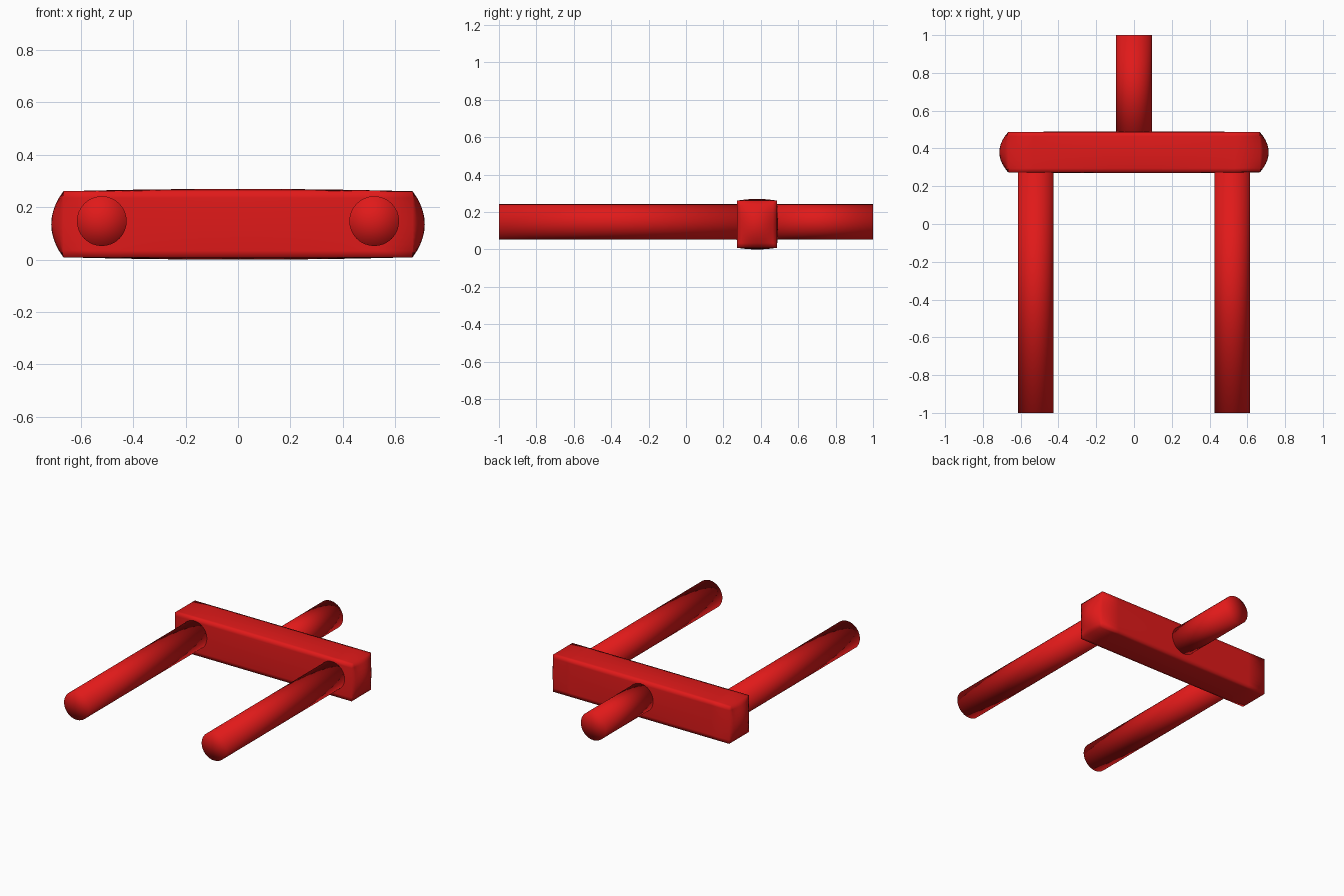
import bpy, bmesh, math
from mathutils import Vector, Matrix

if "Cube" in bpy.data.objects:
    bpy.data.objects.remove(bpy.data.objects["Cube"])

red = bpy.data.materials.new("red")
red.diffuse_color = (0.75, 0.01, 0.01, 1)
red.use_nodes = True
red.node_tree.nodes["Principled BSDF"].inputs["Base Color"].default_value = red.diffuse_color


def finish(name, bm):
    bmesh.ops.recalc_face_normals(bm, faces=bm.faces[:])
    for f in bm.faces:
        f.smooth = True
    me = bpy.data.meshes.new(name)
    bm.to_mesh(me)
    bm.free()
    me.materials.append(red)
    ob = bpy.data.objects.new(name, me)
    bpy.context.collection.objects.link(ob)
    return ob


def rod(name, x, y0, y1, r=0.095, z=0.147):
    bm = bmesh.new()
    m = Matrix.Translation((x, (y0 + y1) / 2, z)) @ Matrix.Rotation(math.pi / 2, 4, 'X')
    bmesh.ops.create_cone(bm, cap_ends=True, cap_tris=True, segments=32,
                          radius1=r, radius2=r, depth=y1 - y0, matrix=m)
    return finish(name, bm)


# Crossbar: a box whose faces all swell slightly, the two ends most
half = Vector((0.667, 0.106, 0.126))
swell = Vector((0.046, 0.005, 0.009))
centre = Vector((0, 0.38, 0.135))
bm = bmesh.new()
bmesh.ops.create_cube(bm, size=2)
bmesh.ops.subdivide_edges(bm, edges=bm.edges[:], cuts=9, use_grid_fill=True)
for v in bm.verts:
    p = v.co.copy()
    for i in range(3):
        a, b = p[(i + 1) % 3], p[(i + 2) % 3]
        v.co[i] = centre[i] + p[i] * (half[i] + swell[i] * (1 - a * a) * (1 - b * b))
finish("crossbar", bm)

# Two long front prongs and one short rear handle
for side, x in (("left", -0.52), ("right", 0.52)):
    rod(side + "_prong", x, -1.0, 0.32)
rod("rear_handle", 0, 0.44, 1.0)
